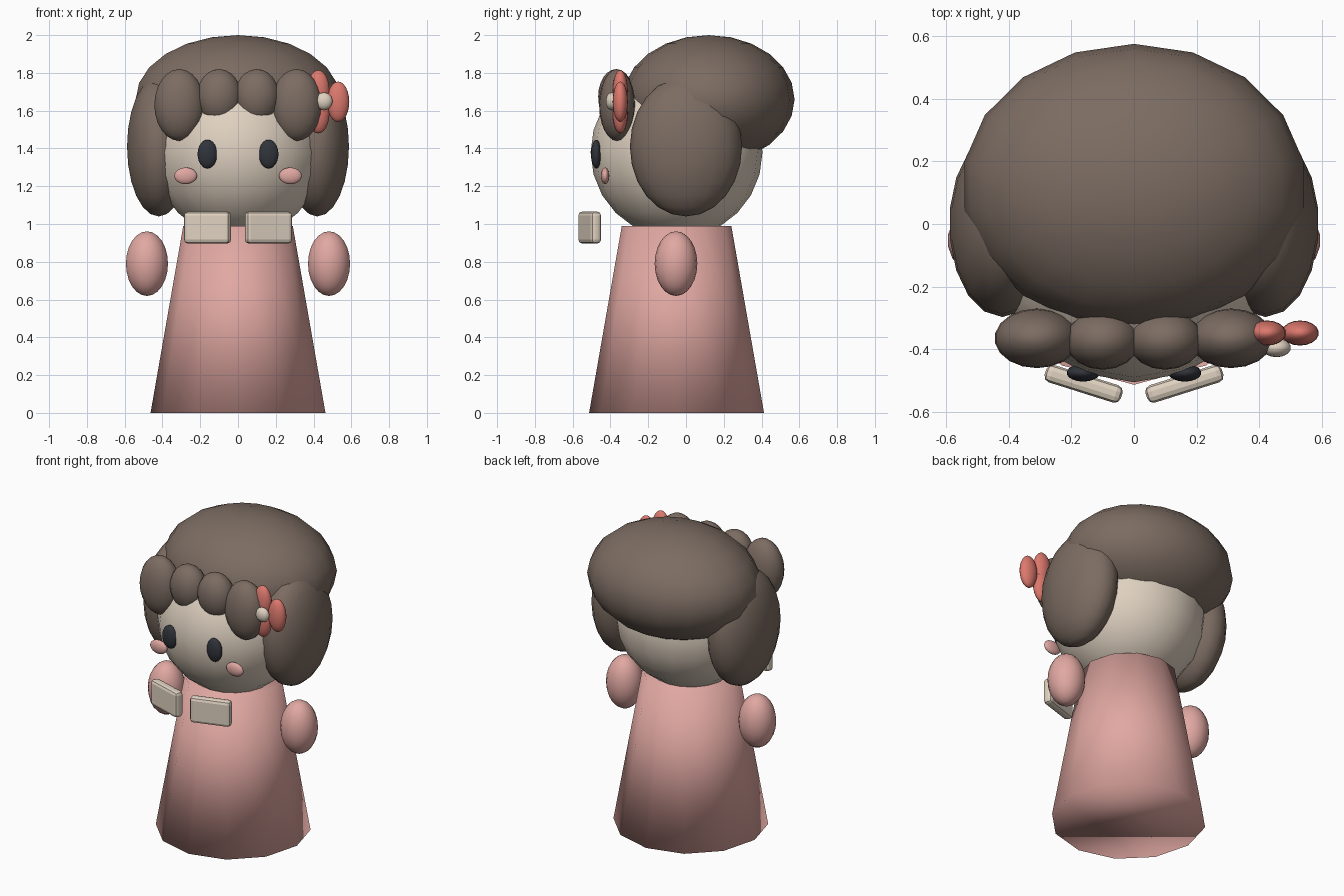
import bpy, bmesh, math

cube = bpy.data.objects.get("Cube")
if cube:
    bpy.data.objects.remove(cube, do_unlink=True)


def material(name, rgb):
    mat = bpy.data.materials.new(name)
    mat.use_nodes = True
    colour = (*rgb, 1)
    mat.diffuse_color = colour
    bsdf = next(n for n in mat.node_tree.nodes if n.type == 'BSDF_PRINCIPLED')
    bsdf.inputs["Base Color"].default_value = colour
    return mat


hair = material("brown hair", (0.2, 0.15, 0.122))
skin = material("cream skin", (0.74, 0.64, 0.53))
pink = material("soft pink", (0.75, 0.39, 0.36))
red = material("coral red", (0.72, 0.19, 0.155))
dark = material("dark eyes", (0.03, 0.034, 0.043))


def add(name, bm, mat, location, smooth=True):
    mesh = bpy.data.meshes.new(name)
    for face in bm.faces:
        face.smooth = smooth
    bm.to_mesh(mesh)
    bm.free()
    mesh.materials.append(mat)
    obj = bpy.data.objects.new(name, mesh)
    obj.location = location
    bpy.context.collection.objects.link(obj)
    return obj


def ellipsoid(name, mat, location, radii):
    bm = bmesh.new()
    bmesh.ops.create_uvsphere(bm, u_segments=18, v_segments=12, radius=1)
    bmesh.ops.scale(bm, vec=radii, verts=bm.verts)
    return add(name, bm, mat, location)


# Dress: a softly shaded twelve-sided cone
bm = bmesh.new()
bmesh.ops.create_cone(bm, cap_ends=True, segments=12,
                      radius1=0.463, radius2=0.29, depth=0.99)
add("dress", bm, pink, (0, -0.05, 0.495))

# Head and main hair
ellipsoid("head", skin, (0, -0.05, 1.38), (0.455, 0.455, 0.455))
ellipsoid("hair_cap", hair, (0, 0.12, 1.66), (0.55, 0.455, 0.34))

# Paired parts
for side, s in (("left", 1), ("right", -1)):
    ellipsoid(f"{side}_side_hair", hair, (s * 0.42, 0, 1.41), (0.17, 0.297, 0.37))
    ellipsoid(f"{side}_outer_fringe", hair, (s * 0.31, -0.365, 1.63), (0.135, 0.095, 0.19))
    ellipsoid(f"{side}_inner_fringe", hair, (s * 0.1, -0.37, 1.675), (0.12, 0.095, 0.145))
    ellipsoid(f"{side}_eye", dark, (s * 0.162, -0.475, 1.37), (0.053, 0.028, 0.076))
    ellipsoid(f"{side}_cheek", pink, (s * 0.277, -0.428, 1.255), (0.061, 0.022, 0.044))
    ellipsoid(f"{side}_arm", pink, (s * 0.482, -0.053, 0.79), (0.113, 0.113, 0.171))

    # Bevelled collar block, swung forward at its inner end
    bm = bmesh.new()
    bmesh.ops.create_cube(bm, size=1)
    bmesh.ops.scale(bm, vec=(0.255, 0.058, 0.168), verts=bm.verts)
    bmesh.ops.bevel(bm, geom=bm.edges[:], offset=0.02, segments=2,
                    profile=0.5, affect='EDGES')
    block = add(f"{side}_collar_block", bm, skin, (s * 0.161, -0.51, 0.981), False)
    block.rotation_euler.z = s * math.radians(17.5)

# Flower hair clip
for i in range(3):
    angle = i * math.tau / 3
    ellipsoid(f"flower_petal_{i + 1}", red,
              (0.46 + 0.07 * math.cos(angle), -0.348, 1.647 + 0.07 * math.sin(angle)),
              (0.06, 0.04, 0.107))
ellipsoid("flower_centre", skin, (0.455, -0.395, 1.65), (0.046, 0.03, 0.046))
